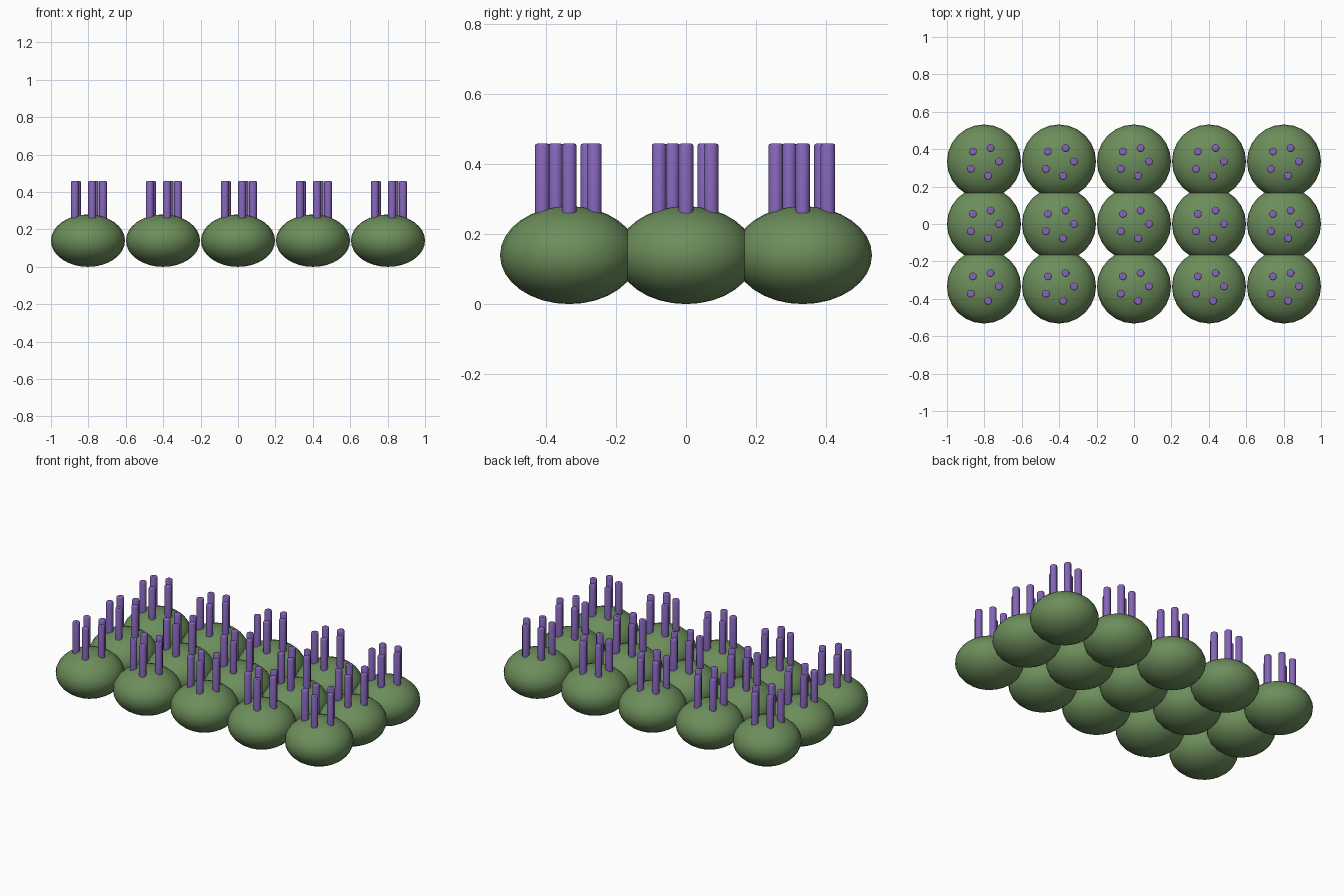
import bpy
import bmesh
from math import radians, cos, sin
from mathutils import Matrix

cube = bpy.data.objects.get("Cube")
if cube:
    bpy.data.objects.remove(cube, do_unlink=True)

RADIUS, HALF_HEIGHT = 0.198, 0.14
STEP_X, STEP_Y = 0.401, 0.334
STEM_ANGLES = (0, 64, 138, 209, 286)
STEM_RING, STEM_RADIUS = 0.08, 0.021
STEM_BASE, STEM_TOP = 0.24, 0.459


def make_material(name, color):
    mat = bpy.data.materials.new(name)
    mat.use_nodes = True
    mat.diffuse_color = color
    mat.node_tree.nodes["Principled BSDF"].inputs["Base Color"].default_value = color
    return mat


def make_mesh(name, bm, mat):
    mesh = bpy.data.meshes.new(name)
    bm.to_mesh(mesh)
    bm.free()
    mesh.materials.append(mat)
    return mesh


def place(name, mesh, location):
    obj = bpy.data.objects.new(name, mesh)
    obj.location = location
    bpy.context.collection.objects.link(obj)
    return obj


green = make_material("moss green", (0.15, 0.27, 0.105, 1))
purple = make_material("soft purple", (0.235, 0.13, 0.49, 1))

# Squashed round mound
bm = bmesh.new()
bmesh.ops.create_uvsphere(bm, u_segments=24, v_segments=16, radius=1,
                          matrix=Matrix.Diagonal((RADIUS, RADIUS, HALF_HEIGHT, 1)))
for face in bm.faces:
    face.smooth = True
mound_mesh = make_mesh("mound", bm, green)

# Upright stem with a softened top rim
bm = bmesh.new()
height = STEM_TOP - STEM_BASE
bmesh.ops.create_cone(bm, cap_ends=True, segments=12, radius1=STEM_RADIUS,
                      radius2=STEM_RADIUS, depth=height,
                      matrix=Matrix.Translation((0, 0, height / 2)))
rim = [e for e in bm.edges if all(v.co.z > height * 0.9 for v in e.verts)]
bmesh.ops.bevel(bm, geom=rim, offset=0.006, segments=2, affect='EDGES', profile=0.5)
for face in bm.faces:
    face.smooth = abs(face.normal.z) < 0.99
stem_mesh = make_mesh("stem", bm, purple)

# Five by three bed of mounds, each with a ring of stems
for row in (-1, 0, 1):
    for column in (-2, -1, 0, 1, 2):
        x, y = column * STEP_X, row * STEP_Y
        place("mound", mound_mesh, (x, y, HALF_HEIGHT))
        for angle in map(radians, STEM_ANGLES):
            place("stem", stem_mesh, (x + STEM_RING * cos(angle),
                                      y + STEM_RING * sin(angle), STEM_BASE))
